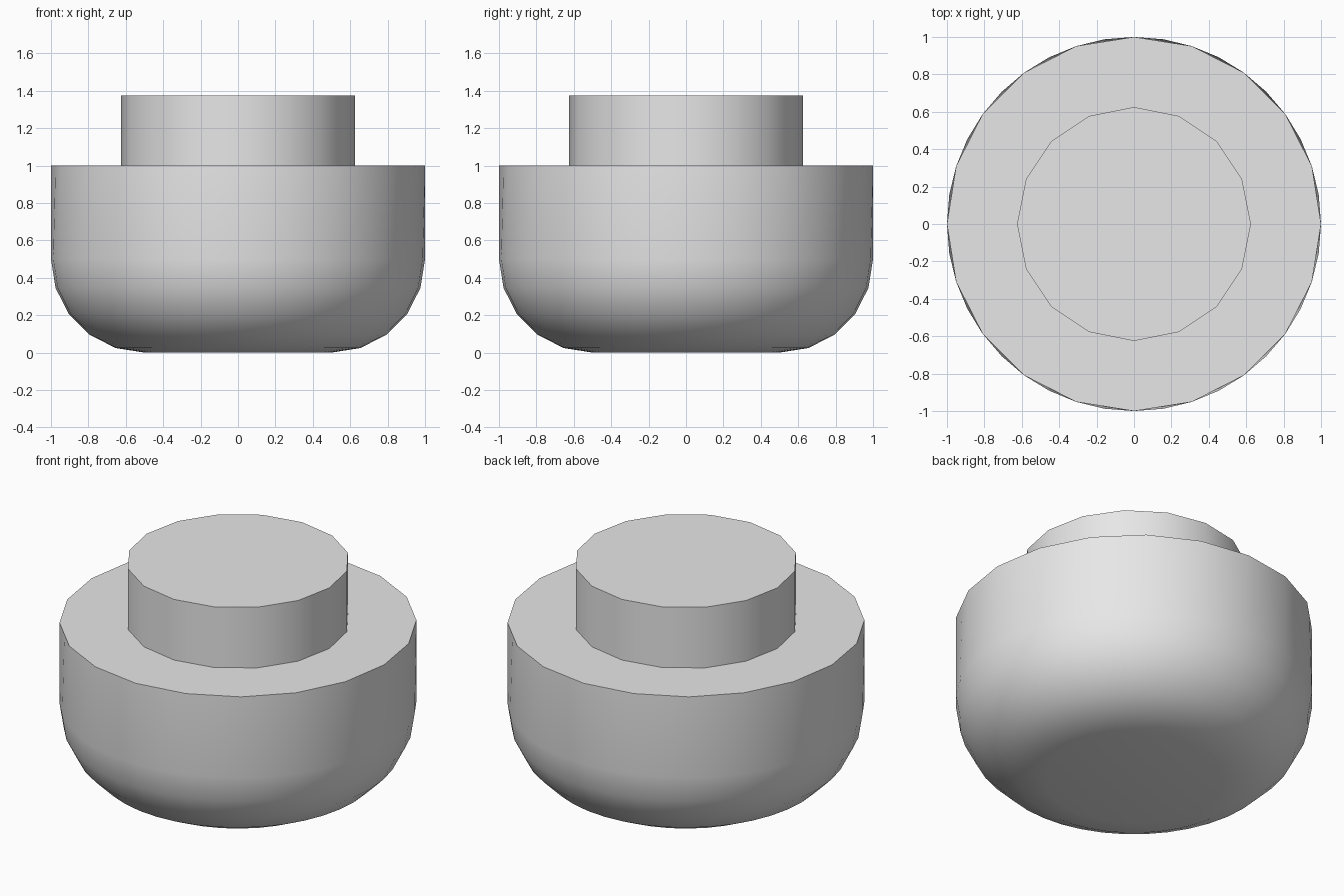
import bpy
import bmesh
import math

cube = bpy.data.objects.get("Cube")
if cube:
    bpy.data.objects.remove(cube, do_unlink=True)

# Single plain grey
grey = bpy.data.materials.new("plain grey")
grey.use_nodes = True
grey.diffuse_color = (0.8, 0.8, 0.8, 1)
grey.node_tree.nodes["Principled BSDF"].inputs["Base Color"].default_value = (0.8, 0.8, 0.8, 1)


def ring(bm, radius, z, sides, coarse=False):
    """Ring of vertices; a coarse ring has half as many corners, with midpoints on its edges."""
    step = math.tau / sides
    verts = []
    for i in range(sides):
        r = radius * math.cos(step) if coarse and i % 2 else radius
        verts.append(bm.verts.new((r * math.cos(i * step), r * math.sin(i * step), z)))
    return verts


def turned_part(name, profile, sides, coarse_top=False):
    """Turned solid from (radius, height) pairs listed bottom to top, with flat caps."""
    bm = bmesh.new()
    last = len(profile) - 1
    rings = [ring(bm, r, z, sides, coarse_top and k == last)
             for k, (r, z) in enumerate(profile)]
    for low, high in zip(rings, rings[1:]):
        for i in range(sides):
            j = (i + 1) % sides
            bm.faces.new((low[i], low[j], high[j], high[i]))
    bm.faces.new(rings[0][::-1])
    bm.faces.new(rings[-1])
    mesh = bpy.data.meshes.new(name)
    bm.to_mesh(mesh)
    bm.free()
    mesh.materials.append(grey)
    obj = bpy.data.objects.new(name, mesh)
    bpy.context.collection.objects.link(obj)
    bpy.ops.object.select_all(action='DESELECT')
    obj.select_set(True)
    bpy.context.view_layer.objects.active = obj
    bpy.ops.object.shade_smooth_by_angle(angle=math.radians(35))
    return obj


# Body: rounded underside, straight wall, flat top with a coarser rim
fillet, steps = 0.5, 5
body_profile = []
for k in range(steps + 1):
    a = math.pi / 2 * k / steps
    body_profile.append((1 - fillet + fillet * math.sin(a), fillet - fillet * math.cos(a)))
body_profile.append((1, 1))
turned_part("rounded_body", body_profile, 40, coarse_top=True)

# Short cylinder standing on the body
turned_part("top_cylinder", [(0.625, 1), (0.625, 1.375)], 16)
